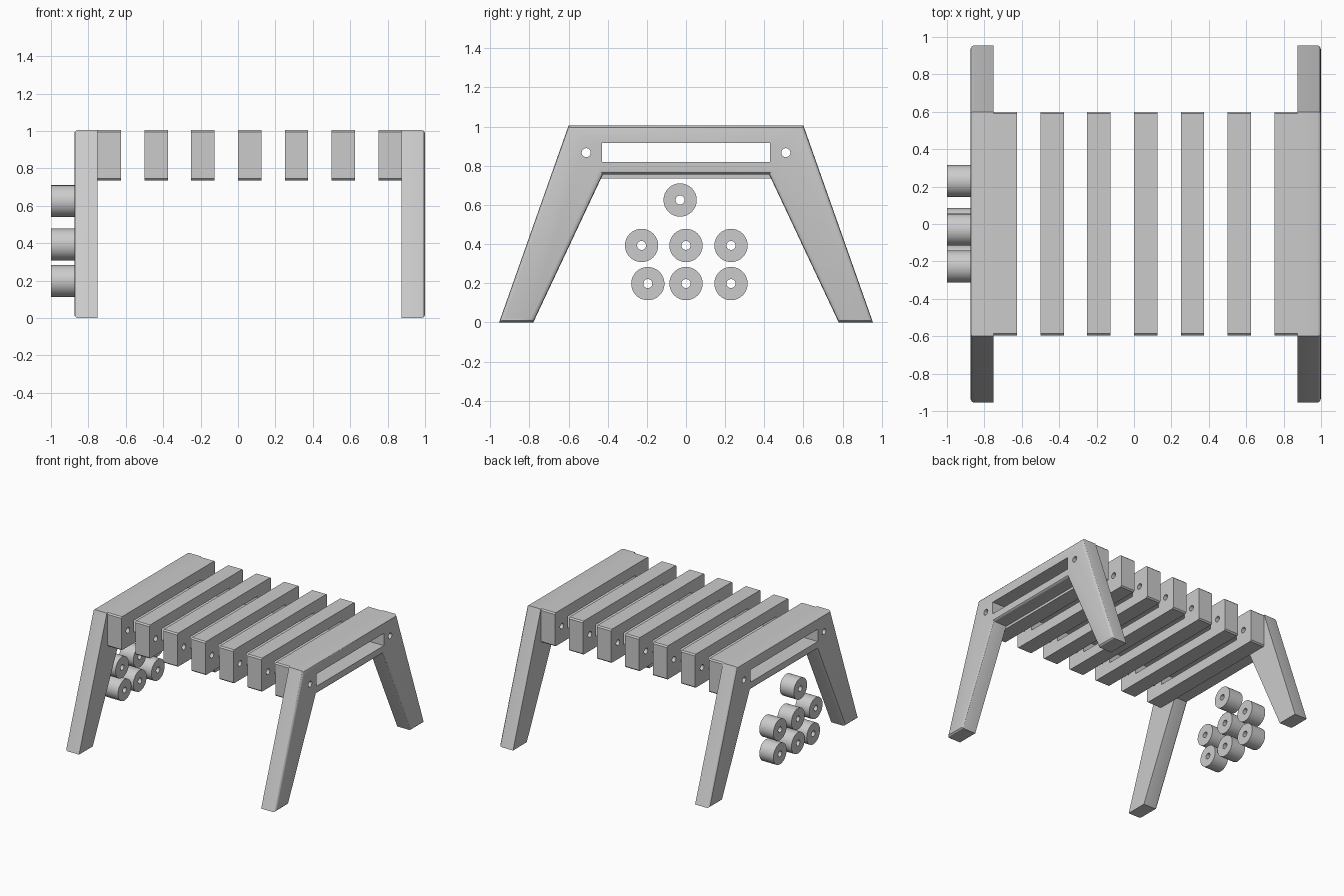
import bpy, bmesh
from math import pi

if "Cube" in bpy.data.objects:
    bpy.data.objects.remove(bpy.data.objects["Cube"])


def prism(name, profile, x0, x1, bevel_x=None, bevel=0.02):
    """Extrude a (y, z) outline along x; optionally round one face's rim."""
    bm = bmesh.new()
    face = bm.faces.new([bm.verts.new((x0, y, z)) for y, z in profile])
    ext = bmesh.ops.extrude_face_region(bm, geom=[face], use_keep_orig=True)
    verts = [g for g in ext["geom"] if isinstance(g, bmesh.types.BMVert)]
    bmesh.ops.translate(bm, verts=verts, vec=(x1 - x0, 0, 0))
    bmesh.ops.recalc_face_normals(bm, faces=bm.faces[:])
    if bevel_x is not None:
        rim = [e for e in bm.edges if all(abs(v.co.x - bevel_x) < 1e-4 for v in e.verts)]
        bmesh.ops.bevel(bm, geom=rim, offset=bevel, segments=3, profile=0.5, affect='EDGES')
    mesh = bpy.data.meshes.new(name)
    bm.to_mesh(mesh)
    bm.free()
    obj = bpy.data.objects.new(name, mesh)
    bpy.context.collection.objects.link(obj)
    return obj


def rod(name, x0, x1, y, z, r, n=32):
    bpy.ops.mesh.primitive_cylinder_add(vertices=n, radius=r, depth=x1 - x0,
                                        location=((x0 + x1) / 2, y, z), rotation=(0, pi / 2, 0))
    obj = bpy.context.object
    obj.name = name
    return obj


def cut(obj, cutters):
    """Subtract the cutters, bake the result and shade it."""
    for c in cutters:
        mod = obj.modifiers.new("cut", 'BOOLEAN')
        mod.object, mod.operation, mod.solver = c, 'DIFFERENCE', 'EXACT'
    bpy.ops.object.select_all(action='DESELECT')
    bpy.context.view_layer.objects.active = obj
    obj.select_set(True)
    for mod in obj.modifiers[:]:
        bpy.ops.object.modifier_apply(modifier=mod.name)
    bpy.ops.object.shade_smooth_by_angle()
    for c in cutters:
        bpy.data.objects.remove(c)


def bench_cutters(x0, x1):
    """Long slot plus the two bolt holes."""
    a, b = x0 - 0.05, x1 + 0.05
    slot = prism("slot_cutter", [(-0.43, 0.818), (0.43, 0.818), (0.43, 0.917), (-0.43, 0.917)], a, b)
    holes = [rod("hole_cutter", a, b, y, 0.867, 0.023, 24) for y in (-0.51, 0.51)]
    for c in [slot] + holes:
        c.hide_render = True
    return [slot] + holes


W = 0.125

# End frames with splayed legs, rounded on their outer faces
frame = [(-0.955, 0), (-0.6, 1.005), (0.6, 1.005), (0.955, 0),
         (0.78, 0), (0.425, 0.755), (-0.425, 0.755), (-0.78, 0)]
for name, x0, outer in (("left_end_frame", -0.875, -0.875), ("right_end_frame", 0.875, 1.0)):
    cut(prism(name, frame, x0, x0 + W, outer), bench_cutters(x0, x0 + W))

# Seven seat slats with eased corners
c = 0.01
slat = [(-0.595, 0.735 + c), (-0.595, 1.005 - c), (-0.595 + c, 1.005), (0.6 - c, 1.005),
        (0.6, 1.005 - c), (0.6, 0.735 + c), (0.6 - c, 0.735), (-0.595 + c, 0.735)]
for i in range(7):
    x0 = -0.75 + 0.25 * i
    cut(prism(f"seat_slat_{i + 1}", slat, x0, x0 + W), bench_cutters(x0, x0 + W))

# Loose round spacers beside the left frame
spots = [(-0.03, 0.625), (-0.227, 0.393), (0, 0.393), (0.23, 0.393),
         (-0.195, 0.198), (0, 0.198), (0.23, 0.198)]
for i, (y, z) in enumerate(spots):
    spacer = rod(f"spacer_{i + 1}", -1.0, -0.875, y, z, 0.085)
    bore = rod("bore_cutter", -1.05, -0.825, y, z, 0.023, 24)
    bore.hide_render = True
    cut(spacer, [bore])
